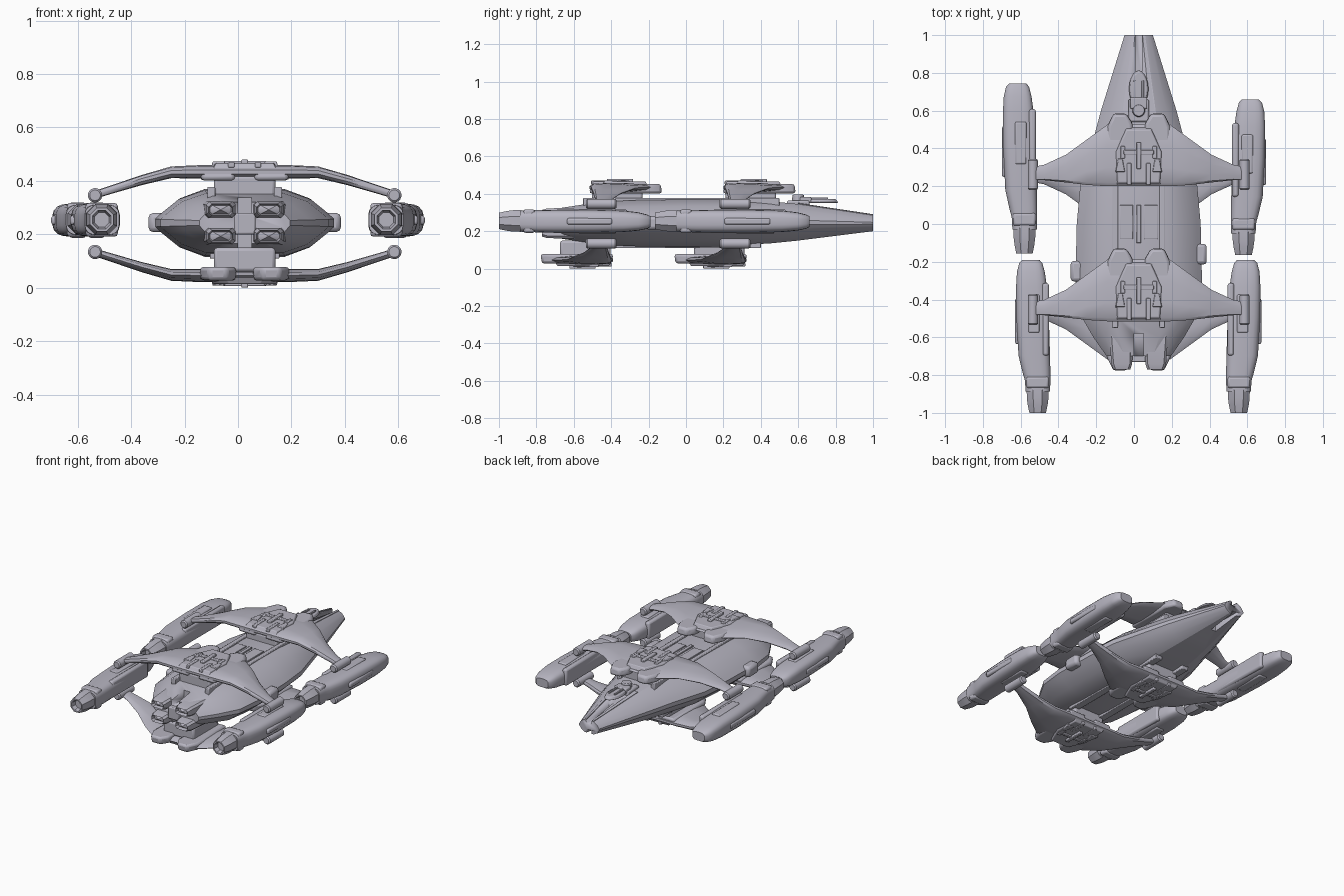
import bpy, bmesh, math
from mathutils import Matrix, Vector

old = bpy.data.objects.get("Cube")
if old:
    bpy.data.objects.remove(old)

grey = bpy.data.materials.new("lavender_grey")
grey.use_nodes = True
COLOUR = (0.47, 0.46, 0.53, 1)
grey.diffuse_color = COLOUR
grey.node_tree.nodes["Principled BSDF"].inputs["Base Color"].default_value = COLOUR
CX, MID = 0.025, 0.24   # hull axis


def finish(name, bm, matrix=None, bevel=0, angle=35):
    if matrix:
        bm.transform(matrix)
    bmesh.ops.recalc_face_normals(bm, faces=bm.faces)
    mesh = bpy.data.meshes.new(name)
    bm.to_mesh(mesh)
    bm.free()
    mesh.materials.append(grey)
    ob = bpy.data.objects.new(name, mesh)
    bpy.context.collection.objects.link(ob)
    bpy.ops.object.select_all(action='DESELECT')
    bpy.context.view_layer.objects.active = ob
    ob.select_set(True)
    if bevel:
        mod = ob.modifiers.new("edge", 'BEVEL')
        mod.width, mod.segments = bevel, 2
    bpy.ops.object.shade_smooth_by_angle(angle=math.radians(angle))
    return ob


def loft(rings):
    bm = bmesh.new()
    loops = [[bm.verts.new(p) for p in ring] for ring in rings]
    n = len(loops[0])
    for a, b in zip(loops, loops[1:]):
        for i in range(n):
            j = (i + 1) % n
            bm.faces.new((a[i], a[j], b[j], b[i]))
    bm.faces.new(loops[0])
    bm.faces.new(loops[-1])
    return bm


def box(name, x, y, z, matrix=None, bevel=0.0):
    """Box between (low, high) limits on each axis."""
    bm = bmesh.new()
    bmesh.ops.create_cube(bm, size=1)
    for v in bm.verts:
        v.co = [(r[0] + r[1]) / 2 + c * (r[1] - r[0]) for r, c in zip((x, y, z), v.co)]
    return finish(name, bm, matrix, bevel)


def prism(name, outline, z0, z1, matrix=None, bevel=0.0, taper=1.0):
    """Outline in plan, extruded upward and narrowed about its centre."""
    c = sum((Vector(p) for p in outline), Vector((0, 0))) / len(outline)
    top = [c + (Vector(p) - c) * taper for p in outline]
    return finish(name, loft([[(*p, z0) for p in outline], [(*p, z1) for p in top]]), matrix, bevel)


def rounded(y, x0, x1, z0, z1, n=20, power=0.6):
    ring = []
    for i in range(n):
        a = 2 * math.pi * (i + 0.5) / n
        c, s = math.cos(a), math.sin(a)
        ring.append(((x0 + x1) / 2 + (x1 - x0) / 2 * math.copysign(abs(c) ** power, c), y,
                     (z0 + z1) / 2 + (z1 - z0) / 2 * math.copysign(abs(s) ** power, s)))
    return ring


# Main hull: faceted sections from tail to nose
def hull_ring(y, hw, lo, hi):
    m, h = (lo + hi) / 2, (hi - lo) / 2
    half = [(0.45, 1), (0.74, 0.72), (0.93, 0.3), (1, 0.12)]
    quarter = [(a * hw, b * h) for a, b in half]
    pts = quarter + [(a, -b) for a, b in reversed(quarter)]
    pts += [(-a, b) for a, b in reversed(pts)]
    return [(CX + a, y, m + b) for a, b in pts]


stations = [(-0.7, 0.17, 0.165, 0.32), (-0.6, 0.24, 0.15, 0.335), (-0.47, 0.315, 0.13, 0.355),
            (-0.3, 0.335, 0.12, 0.365), (0, 0.328, 0.115, 0.37), (0.2, 0.31, 0.12, 0.368),
            (0.45, 0.24, 0.135, 0.36), (0.6, 0.2, 0.15, 0.345), (1, 0.075, 0.2, 0.285)]
hull = finish("hull", loft([hull_ring(*s) for s in stations]), angle=22)


def carve(x, y, z):
    cutter = box("hull_cutter", x, y, z)
    cutter.hide_render = True
    mod = hull.modifiers.new("slot", 'BOOLEAN')
    mod.object, mod.operation, mod.solver = cutter, 'DIFFERENCE', 'EXACT'
    bpy.context.view_layer.objects.active = hull
    bpy.ops.object.modifier_apply(modifier=mod.name)
    bpy.data.objects.remove(cutter)


carve((0.007, 0.043), (0.76, 1.1), (0.262, 0.5))    # split nose, upper
carve((0.007, 0.043), (0.8, 1.1), (0.1, 0.222))     # split nose, lower
carve((0, 0.05), (-0.9, -0.58), (0.28, 0.5))        # tail notch
carve((0, 0.05), (-0.9, -0.58), (0, 0.2))

at_axis = Matrix.Translation((CX, 0, 0))
for s, side in ((-1, "right"), (1, "left")):
    def span(a, b):
        return tuple(sorted((s * a, s * b)))
    box(side + "_deck_strip", span(0.11, 0.14), (-0.55, 0.5), (0.33, 0.377), at_axis, 0.004)
    box(side + "_deck_panel", span(0.03, 0.1), (-0.08, 0.1), (0.35, 0.376), at_axis, 0.003)
    box(side + "_belly_strip", span(0.08, 0.13), (-0.45, 0.4), (0.109, 0.15), at_axis, 0.004)
    bump = -0.16 if s > 0 else -0.25
    box(side + "_hull_sponson", span(0.28, 0.36), (bump - 0.055, bump + 0.055), (0.208, 0.28), at_axis, 0.018)
    # Nose rails running beside the slot
    finish(side + "_nose_rail", loft([
        [(s * a, y, z + dz) for a, dz in ((w0, -0.02), (w1, -0.02), (w1, 0.004), (w0, 0.006))]
        for y, z, w0, w1 in ((0.6, 0.345, 0.06, 0.085), (1, 0.285, 0.02, 0.032))]), at_axis)
    # Stacked rear engine blocks with crossed nozzle faces
    for z, level in ((0.292, "upper"), (0.193, "lower")):
        rings = []
        for y, inner, outer, h in ((-0.4, 0.03, 0.17, 0.03), (-0.6, 0.03, 0.155, 0.033),
                                   (-0.74, 0.035, 0.145, 0.03), (-0.77, 0.045, 0.135, 0.022)):
            c = 0.012
            pts = [(inner + c, h), (outer - c, h), (outer, h - c), (outer, c - h),
                   (outer - c, -h), (inner + c, -h), (inner, c - h), (inner, h - c)]
            rings.append([(s * px, y, z + pz) for px, pz in pts])
        bm = loft(rings)
        bmesh.ops.recalc_face_normals(bm, faces=bm.faces)
        rear = min(bm.faces, key=lambda f: f.calc_center_median().y)
        bmesh.ops.inset_individual(bm, faces=[rear], thickness=0.006)
        bmesh.ops.translate(bm, verts=rear.verts, vec=(0, 0.025, 0))
        hub = bmesh.ops.poke(bm, faces=[rear])["verts"]
        bmesh.ops.translate(bm, verts=hub, vec=(0, -0.022, 0))
        finish(f"{side}_{level}_engine", bm, at_axis)

box("tail_crossbar", (-0.04, 0.04), (-0.73, -0.69), (0.2, 0.28), at_axis, 0.006)
box("deck_spine", (-0.012, 0.012), (-0.1, 0.1), (0.35, 0.378), at_axis, 0.003)

# Command deck on the nose
box("bridge_base", (-0.055, 0.055), (0.54, 0.66), (0.3, 0.365), at_axis, 0.01)
oval = [(0.053 * math.cos(a * math.pi / 10), 0.715 + 0.1 * math.sin(a * math.pi / 10)) for a in range(20)]
prism("bridge_canopy", oval, 0.352, 0.372, Matrix.Translation((CX, 0, 0)), 0.004, 0.85)
for s in (-1, 1):
    box("canopy_fin", (s * 0.022 - 0.006, s * 0.022 + 0.006), (0.66, 0.76), (0.36, 0.381), at_axis, 0.003)
box("bridge_arm", (-0.045, 0.045), (0.61, 0.67), (0.35, 0.383), at_axis, 0.006)
bm = bmesh.new()
bmesh.ops.create_cone(bm, cap_ends=True, segments=20, radius1=0.036, radius2=0.03, depth=0.05)
finish("bridge_turret", bm, Matrix.Translation((CX, 0.6, 0.37)), 0.004)

# Wing assemblies, modelled about the pivot between their upper and lower copies


def wing_ring(x, trail, lead, z, t):
    prof = [(0, 0.15), (0.06, 0.42), (0.3, 0.5), (0.65, 0.45), (0.92, 0.25), (1, 0)]
    pts = prof + [(u, -w) for u, w in reversed(prof[:-1])]
    return [(x, trail + u * (lead - trail), z + w * t) for u, w in pts]


def wing(tag, y, flip):
    m = Matrix.Translation((CX, y, MID)) @ Matrix.Rotation(math.pi if flip else 0, 4, 'X')
    half = [(0.56, -0.03, 0.04, 0.108, 0.03), (0.5, -0.03, 0.052, 0.127, 0.032),
            (0.385, -0.042, 0.105, 0.163, 0.038), (0.275, -0.055, 0.185, 0.192, 0.044),
            (0.165, -0.062, 0.265, 0.194, 0.05)]
    rings = [wing_ring(-x, *r) for x, *r in half] + [wing_ring(x, *r) for x, *r in reversed(half)]
    finish(tag + "_wing", loft(rings), m)
    box(tag + "_neck", (-0.115, 0.115), (-0.05, 0.22), (0.09, 0.18), m, 0.012)
    prism(tag + "_wing_panel", [(-0.12, -0.058), (0.12, -0.058), (0.13, 0.12), (0.07, 0.25),
                                (-0.07, 0.25), (-0.13, 0.12)], 0.2, 0.226, m, 0.004, 0.9)
    # Cross-shaped gun mount
    box(tag + "_mount_bar", (-0.08, 0.08), (0.105, 0.13), (0.21, 0.234), m, 0.004)
    box(tag + "_mount_spine", (-0.013, 0.013), (0.03, 0.17), (0.21, 0.24), m, 0.005)
    for s in (-1, 1):
        lobe = [(s * a, b) for a, b in ((0.035, -0.065), (0.165, -0.065), (0.168, 0.255),
                                        (0.135, 0.325), (0.065, 0.325), (0.03, 0.27))]
        prism(tag + "_wing_lobe", lobe, 0.162, 0.213, m, 0.014, 0.95)
        prism(tag + "_thruster", [(s * a, b) for a, b in ((0.07, 0.01), (0.125, 0.01), (0.11, 0.09), (0.085, 0.09))],
              0.212, 0.232, m, 0.003, 0.85)
        box(tag + "_mount_tip", (s * 0.085 - 0.012, s * 0.085 + 0.012), (0.085, 0.15), (0.21, 0.231), m, 0.004)
        box(tag + "_rear_rib", (s * 0.05 - 0.012, s * 0.05 + 0.012), (-0.055, 0.06), (0.21, 0.23), m, 0.004)
        # Wingtip coupling pod
        rings = [rounded(v, -r, r, -r, r, 16, 1) for v, r in
                 ((-0.082, 0.02), (-0.074, 0.027), (0.074, 0.027), (0.082, 0.02))]
        finish(tag + "_tip_pod", loft(rings), m @ Matrix.Translation((s * 0.56, 0, 0.106)))


for row, y in (("front", 0.262), ("rear", -0.453)):
    wing(row + "_upper", y, False)
    wing(row + "_lower", y, True)

# Outboard nacelles: (distance from tail, inner x, outer x, low z, high z)
POD = [(0.112, -0.066, 0.064, -0.058, 0.056), (0.17, -0.068, 0.068, -0.06, 0.058),
       (0.21, -0.068, 0.08, -0.062, 0.058), (0.3, -0.066, 0.102, -0.064, 0.06),
       (0.5, -0.06, 0.113, -0.064, 0.06), (0.66, -0.05, 0.115, -0.06, 0.056),
       (0.74, -0.038, 0.11, -0.052, 0.046), (0.785, -0.025, 0.098, -0.042, 0.034),
       (0.802, -0.01, 0.08, -0.032, 0.026)]
NOZZLE = [(0.03, 0.028), (0, 0.036), (0, 0.045), (0.04, 0.054), (0.075, 0.059), (0.12, 0.06)]


def nacelle(tag, x, tail, length, out):
    k = length / 0.802
    m = Matrix.Translation((x, tail, 0.255)) @ Matrix.Diagonal((out, k, 1, 1))
    finish(tag + "_nacelle", loft([rounded(*p) for p in POD]), m)
    oct_rings = [rounded(y, -r * 1.05, r * 1.05, -r * 1.05, r * 1.05, 8, 1) for y, r in NOZZLE]
    finish(tag + "_nozzle", loft(oct_rings), m, angle=25)
    box(tag + "_nozzle_collar", (-0.06, 0.06), (0.13, 0.19), (-0.064, 0.062), m, 0.012)
    box(tag + "_rail", (-0.06, -0.025), (0.3, 0.68), (-0.05, 0.062), m, 0.012)
    box(tag + "_saddle", (-0.01, 0.05), (0.42, 0.62), (-0.068, 0.064), m, 0.008)
    box(tag + "_outer_blister", (0.06, 0.119), (0.36, 0.6), (-0.02, 0.015), m, 0.01)


nacelle("front_right", -0.58, -0.155, 0.9, -1)
nacelle("front_left", 0.58, -0.165, 0.825, 1)
nacelle("rear_right", -0.51, -1, 0.81, -1)
nacelle("rear_left", 0.555, -1, 0.81, 1)
